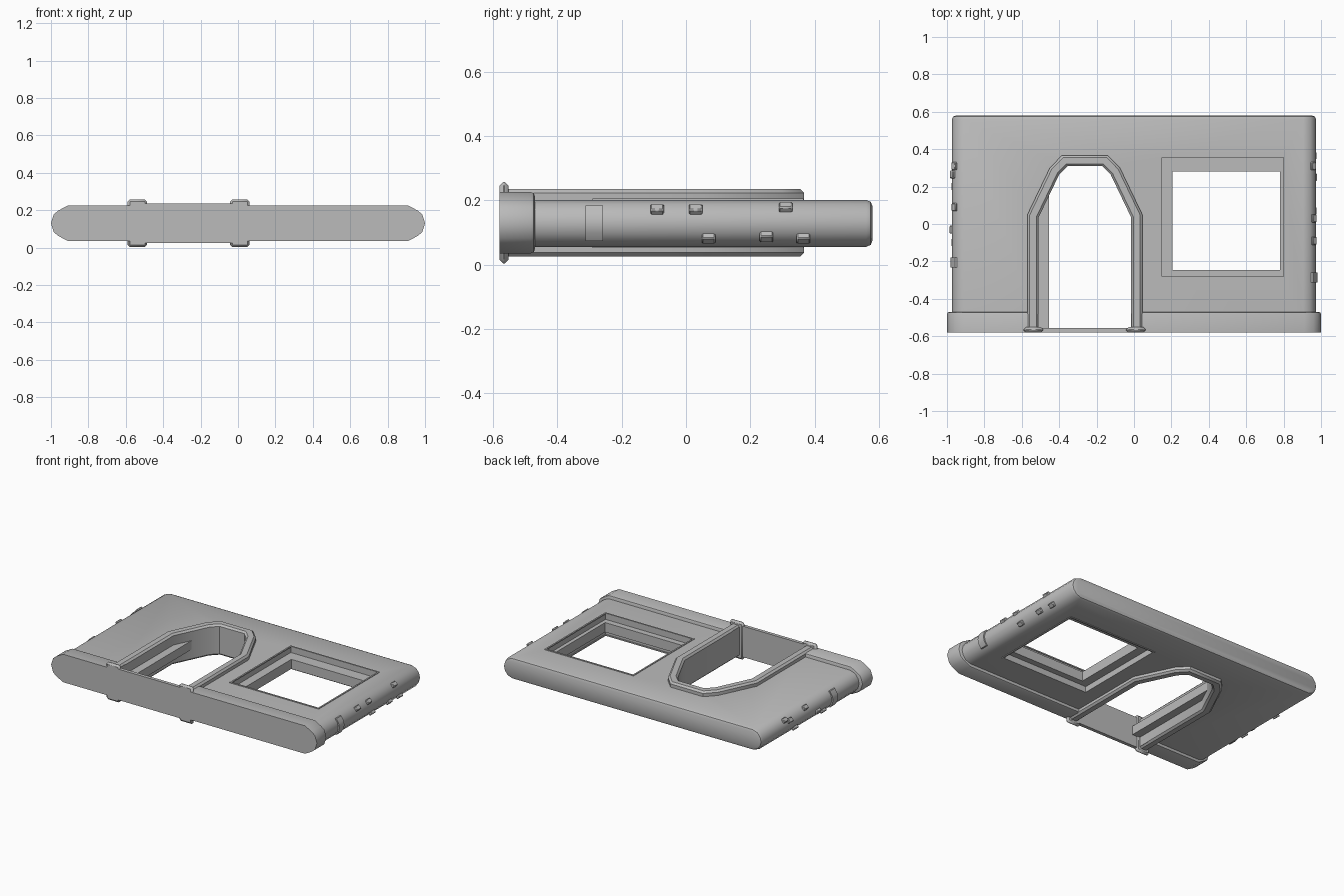
import bpy, bmesh, math
from mathutils import Vector

cube = bpy.data.objects.get("Cube")
if cube:
    bpy.data.objects.remove(cube, do_unlink=True)

grey = bpy.data.materials.new("plain_grey")
grey.use_nodes = True
COLOR = (0.5, 0.5, 0.5, 1)
grey.diffuse_color = COLOR
grey.node_tree.nodes["Principled BSDF"].inputs["Base Color"].default_value = COLOR
MID = 0.13


def finish(bm, name):
    bmesh.ops.recalc_face_normals(bm, faces=bm.faces)
    mesh = bpy.data.meshes.new(name)
    bm.to_mesh(mesh)
    bm.free()
    mesh.materials.append(grey)
    ob = bpy.data.objects.new(name, mesh)
    bpy.context.collection.objects.link(ob)
    return ob


def prism(name, points, direction, bevel=0.0, bevel_test=None, segments=2):
    """Extrude a closed 3D outline; bevel the edges picked by bevel_test."""
    bm = bmesh.new()
    face = bm.faces.new([bm.verts.new(p) for p in points])
    out = bmesh.ops.extrude_face_region(bm, geom=[face], use_keep_orig=True)
    moved = [v for v in out["geom"] if isinstance(v, bmesh.types.BMVert)]
    bmesh.ops.translate(bm, verts=moved, vec=direction)
    bmesh.ops.recalc_face_normals(bm, faces=bm.faces)
    if bevel:
        edges = [e for e in bm.edges if not bevel_test or bevel_test(e)]
        bmesh.ops.bevel(bm, geom=edges, offset=bevel, segments=segments,
                        profile=0.5, affect='EDGES')
    return finish(bm, name)


def box(name, x, y, z, bevel=0.0):
    pts = [(x[0], y[0], z[0]), (x[1], y[0], z[0]), (x[1], y[1], z[0]), (x[0], y[1], z[0])]
    return prism(name, pts, (0, 0, z[1] - z[0]), bevel, segments=1)


def slab(name, half, y, mid, bevel):
    """Wall section with rounded ends, run along y, softened at the far end."""
    right = [(x, z) for x, z in half] + [(x, -z) for x, z in reversed(half[:-1])]
    left = [(-x, z) for x, z in reversed(right)]
    pts = [(x, y[0], mid + z) for x, z in right + left]
    far = lambda e: all(abs(v.co.y - y[1]) < 1e-4 for v in e.verts)
    return prism(name, pts, (0, y[1] - y[0], 0), bevel, far)


def cut(target, cutter):
    mod = target.modifiers.new("cut", 'BOOLEAN')
    mod.operation = 'DIFFERENCE'
    mod.solver = 'EXACT'
    mod.object = cutter
    bpy.context.view_layer.objects.active = target
    bpy.ops.object.modifier_apply(modifier=mod.name)


# Main wall and thicker base
wall = slab("wall", [(0.905, 0.073), (0.943, 0.06), (0.965, 0.032), (0.973, 0)],
            (-0.56, 0.58), 0.128, 0.02)
base = slab("base", [(0.91, 0.095), (0.96, 0.068), (0.985, 0.048), (1.0, 0)],
            (-0.58, -0.47), MID, 0.012)

# Doorway outlines, from the left foot over the arch to the right foot
outer = [(-0.57, -0.58), (-0.57, 0.05), (-0.45, 0.3), (-0.385, 0.367),
         (-0.14, 0.367), (-0.075, 0.3), (0.045, 0.05), (0.045, -0.58)]
inner = [(-0.51, -0.58), (-0.51, 0.035), (-0.4, 0.265), (-0.355, 0.31),
         (-0.17, 0.31), (-0.125, 0.265), (-0.015, 0.035), (-0.015, -0.58)]

# Cutters for the doorway and the window with its recesses
opening = [(x, y - 0.1 if y < -0.5 else y) for x, y in inner]
door_cut = prism("door_cutter", [(x, y, -0.1) for x, y in opening], (0, 0, 0.5))
window_cut = box("window_cutter", (0.205, 0.78), (-0.245, 0.28), (-0.1, 0.4))
recesses = [box("recess_cutter", (0.145, 0.805), (-0.285, 0.36), z)
            for z in ((-0.1, 0.095), (0.16, 0.4))]
cut(wall, door_cut)
cut(base, door_cut)
for cutter in [window_cut] + recesses:
    cut(wall, cutter)
for cutter in [door_cut, window_cut] + recesses:
    bpy.data.objects.remove(cutter, do_unlink=True)

# Raised door frame with softened long edges
band = outer + inner[::-1]
rim = lambda e: (abs(e.verts[0].co.z - e.verts[1].co.z) < 1e-4
                 and max(v.co.y for v in e.verts) > -0.57)
prism("door_frame", [(x, y, 0.025) for x, y in band], (0, 0, 0.21), 0.012, rim, 1)

# Threshold, frame feet and the inner jamb strip
box("threshold", (-0.53, 0.005), (-0.58, -0.557), (0.025, 0.235))
for side, x in (("right", -0.538), ("left", 0.01)):
    box(side + "_frame_foot", (x - 0.052, x + 0.052), (-0.58, -0.552), (0.003, 0.257), 0.012)
jamb = [(-0.52, -0.56), (-0.455, -0.56), (-0.455, 0.15), (-0.52, 0.03)]
prism("door_jamb", [(x, y, 0.1) for x, y in jamb], (0, 0, 0.06))

# Thin raised trim around the window, on both faces
for side, z in (("top", 0.197), ("bottom", 0.051)):
    for i, (x, y) in enumerate([((0.14, 0.15), (-0.29, 0.365)), ((0.8, 0.81), (-0.29, 0.365)),
                                ((0.14, 0.81), (-0.29, -0.28)), ((0.14, 0.81), (0.355, 0.365))]):
        box(f"window_trim_{side}_{i}", x, y, (z, z + 0.008))


# Small worn bricks on the rounded ends
def brick(name, side, y, dz, width, height):
    tilt = math.atan2(dz, 0.04)
    x = 0.973 - 0.5 * abs(dz) ** 1.0 * (abs(dz) / 0.073)
    ob = box(name, (-0.012, 0.012), (-width / 2, width / 2), (-height / 2, height / 2), 0.004)
    ob.location = (side * x, y, 0.128 + dz)
    ob.rotation_euler = (0, -side * tilt, 0)


left_bricks = [(-0.09, 0.043), (0.03, 0.043), (0.07, -0.047),
               (0.25, -0.042), (0.31, 0.05), (0.365, -0.047)]
right_bricks = [(0.31, 0.045), (0.265, 0.03), (0.09, 0.047),
                (-0.03, -0.02), (0.2, -0.045), (-0.1, -0.045)]
for label, side, spots in (("left", 1, left_bricks), ("right", -1, right_bricks)):
    for i, (y, dz) in enumerate(spots):
        brick(f"{label}_brick_{i}", side, y, dz, 0.042, 0.03)
for label, side, y in (("left", 1, -0.285), ("right", -1, -0.205)):
    pts = [(side * x, y - 0.027, 0.128 + z) for x, z in
           [(0.9, 0.05), (0.958, 0.055), (0.975, 0.03), (0.982, 0),
            (0.975, -0.03), (0.958, -0.055), (0.9, -0.05)]]
    prism(label + "_wide_brick", pts, (0, 0.054, 0))

# Smooth shading with crisp edges
bpy.ops.object.select_all(action='DESELECT')
for ob in bpy.context.scene.objects:
    if ob.type == 'MESH':
        ob.select_set(True)
        bpy.context.view_layer.objects.active = ob
bpy.ops.object.shade_smooth_by_angle(angle=math.radians(40))
